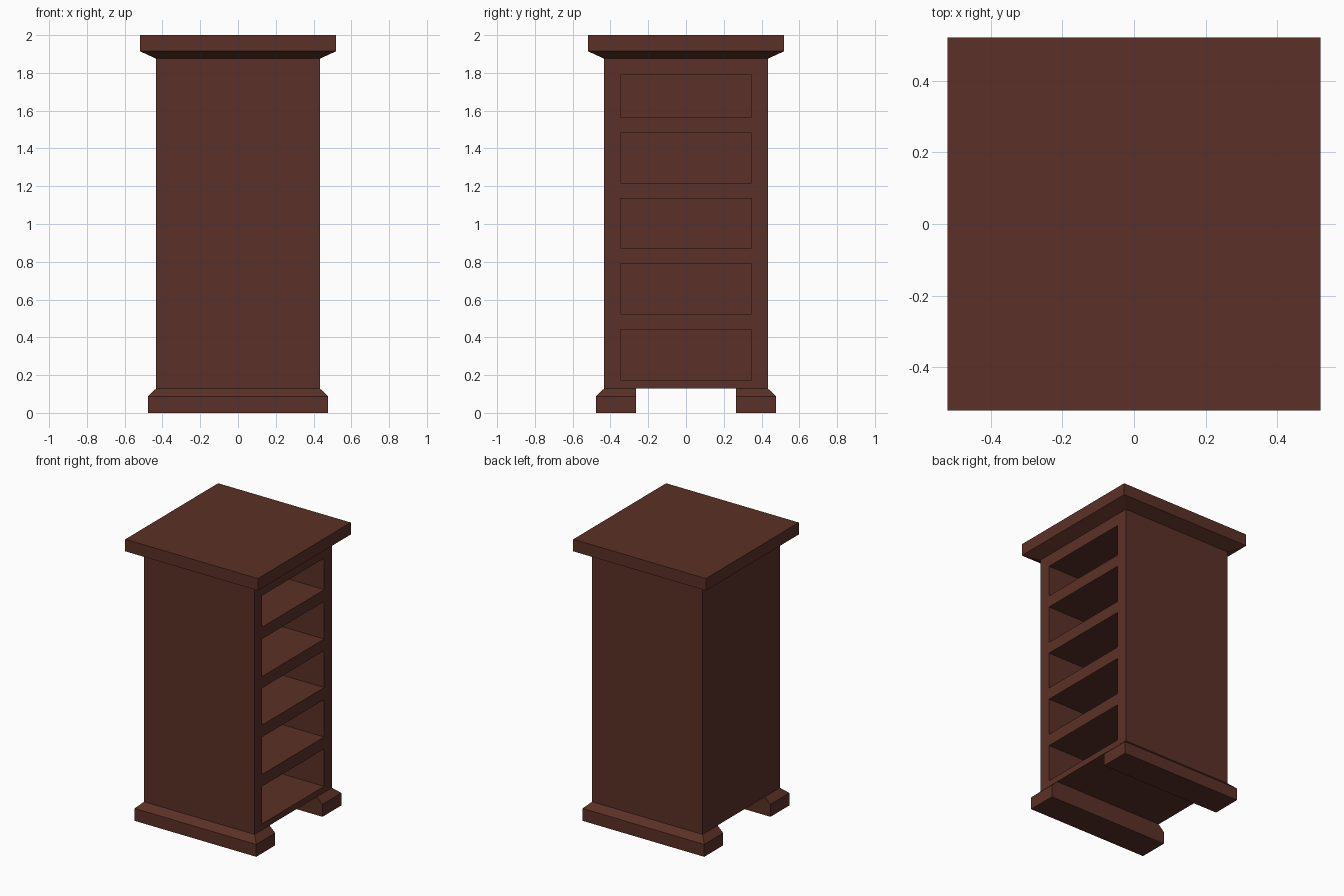
import bpy, bmesh

if "Cube" in bpy.data.objects:
    bpy.data.objects.remove(bpy.data.objects["Cube"])

wood = bpy.data.materials.new("dark red brown wood")
wood.diffuse_color = (0.105, 0.030, 0.020, 1)
wood.use_nodes = True
wood.node_tree.nodes["Principled BSDF"].inputs["Base Color"].default_value = wood.diffuse_color


def add_loft(bm, rings):
    """Stack of rectangles (x0, x1, y0, y1, z) skinned into a closed solid."""
    loops = [[bm.verts.new(p) for p in
              ((x0, y0, z), (x1, y0, z), (x1, y1, z), (x0, y1, z))]
             for x0, x1, y0, y1, z in rings]
    bm.faces.new(loops[0][::-1])
    bm.faces.new(loops[-1])
    for a, b in zip(loops, loops[1:]):
        for i in range(4):
            j = (i + 1) % 4
            bm.faces.new((a[i], a[j], b[j], b[i]))


def make(name, *solids):
    bm = bmesh.new()
    for rings in solids:
        add_loft(bm, rings)
    bmesh.ops.recalc_face_normals(bm, faces=bm.faces)
    me = bpy.data.meshes.new(name)
    bm.to_mesh(me)
    bm.free()
    me.materials.append(wood)
    ob = bpy.data.objects.new(name, me)
    bpy.context.collection.objects.link(ob)
    return ob


BODY, TOP, BASE, GAP = 0.433, 0.52, 0.477, 0.265
FLOOR, CORNICE = 0.13, 1.875


def square(r, z):
    return (-r, r, -r, r, z)


# Cabinet body
body = make("cabinet_body", [square(BODY, FLOOR), square(BODY, CORNICE)])

# Five open compartments cut in from the right side
openings = [(0.173, 0.438), (0.523, 0.788), (0.873, 1.135),
            (1.217, 1.483), (1.567, 1.79)]
cutter = make("compartment_cutter",
              *[[(-0.347, 0.6, -0.347, 0.347, z) for z in span]
                for span in openings])
cutter.hide_render = True
mod = body.modifiers.new("compartments", 'BOOLEAN')
mod.operation = 'DIFFERENCE'
mod.solver = 'EXACT'
mod.object = cutter
bpy.context.view_layer.objects.active = body
bpy.ops.object.modifier_apply(modifier=mod.name)
bpy.data.objects.remove(cutter)

# Top slab with a sloped moulding beneath
make("top_slab", [square(BODY, CORNICE), square(TOP, 1.915), square(TOP, 2.0)])

# Two plinth feet, chamfered on the outer sides
make("front_foot", [(-r, r, -r, -GAP, z) for r, z in
                    ((BASE, 0), (BASE, 0.088), (BODY, FLOOR))])
make("back_foot", [(-r, r, GAP, r, z) for r, z in
                   ((BASE, 0), (BASE, 0.088), (BODY, FLOOR))])
